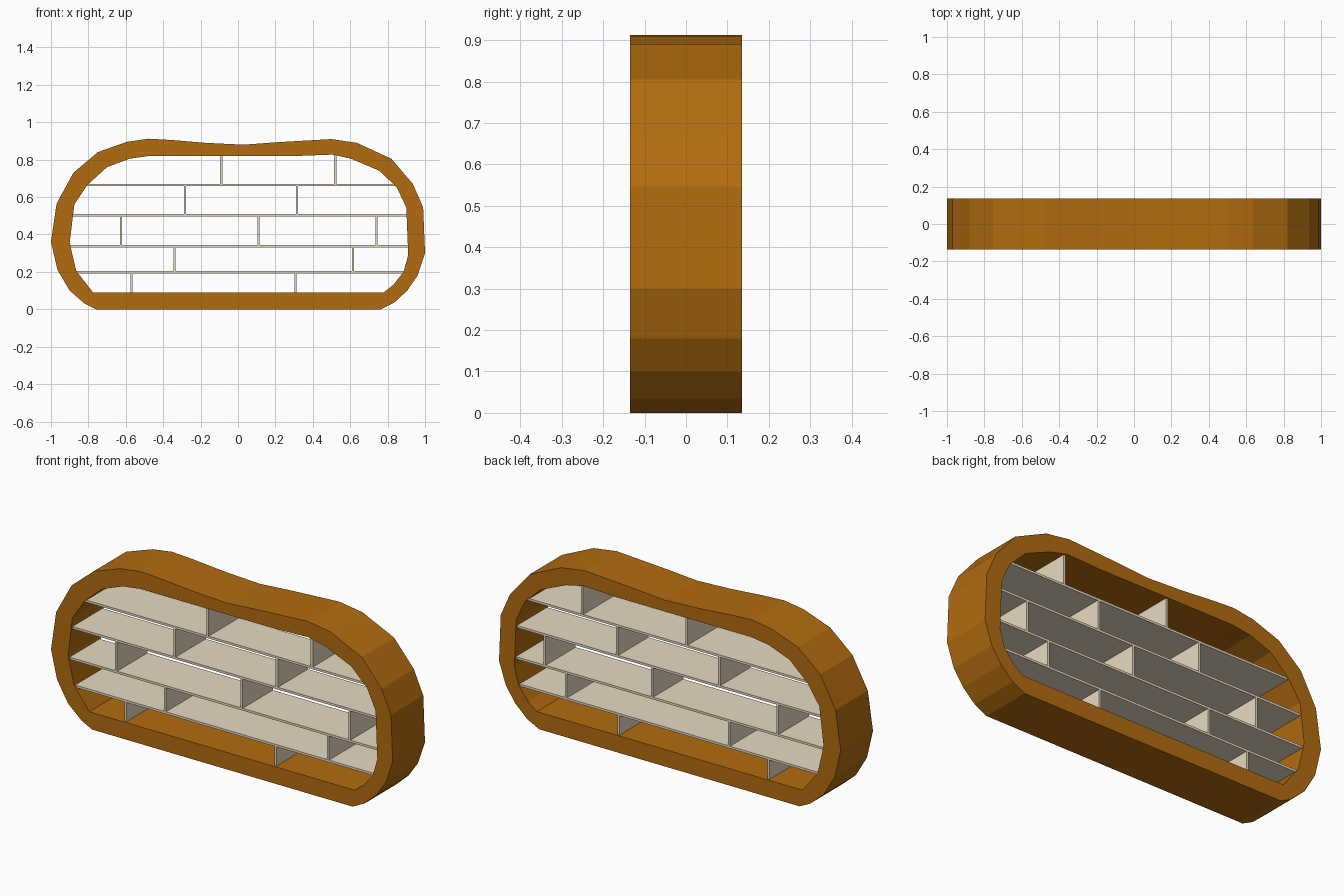
import bpy
import math

if "Cube" in bpy.data.objects:
    bpy.data.objects.remove(bpy.data.objects["Cube"])

DEPTH = 0.135      # half depth of the frame
INSET = 0.126      # half depth of the shelves and dividers
THICK = 0.012      # board thickness


def material(name, rgb):
    m = bpy.data.materials.new(name)
    m.diffuse_color = (*rgb, 1)
    m.use_nodes = True
    m.node_tree.nodes["Principled BSDF"].inputs["Base Color"].default_value = m.diffuse_color
    return m


wood = material("orange_wood", (0.445, 0.15, 0.005))
cream = material("cream_board", (0.80, 0.70, 0.54))

# Frame outlines in x, z
outer = [(-0.76, 0), (-0.82, 0.03), (-0.90, 0.10), (-0.965, 0.21), (-1.0, 0.36),
         (-0.97, 0.565), (-0.88, 0.73), (-0.75, 0.84), (-0.595, 0.895),
         (-0.48, 0.912), (-0.355, 0.905), (-0.175, 0.89), (0.03, 0.88),
         (0.205, 0.893), (0.5, 0.91), (0.635, 0.89), (0.82, 0.805),
         (0.935, 0.67), (0.99, 0.545), (1.0, 0.30), (0.96, 0.18),
         (0.905, 0.10), (0.835, 0.035), (0.765, 0)]
inner = [(-0.775, 0.09), (-0.865, 0.205), (-0.90, 0.355), (-0.875, 0.56),
         (-0.805, 0.665), (-0.70, 0.76), (-0.58, 0.805), (-0.475, 0.82),
         (0.32, 0.82), (0.505, 0.827), (0.605, 0.805), (0.757, 0.74),
         (0.85, 0.65), (0.90, 0.543), (0.91, 0.29), (0.885, 0.20),
         (0.83, 0.13), (0.778, 0.09)]

# Frame: an extruded outline with a hole
curve = bpy.data.curves.new("frame", "CURVE")
curve.dimensions = "2D"
curve.fill_mode = "BOTH"
curve.extrude = DEPTH
for outline in (outer, inner):
    spline = curve.splines.new("POLY")
    spline.points.add(len(outline) - 1)
    for p, (x, z) in zip(spline.points, outline):
        p.co = (x, z, 0, 1)
    spline.use_cyclic_u = True
    spline.use_smooth = False
curve.materials.append(wood)
frame = bpy.data.objects.new("frame", curve)
bpy.context.collection.objects.link(frame)
frame.rotation_euler.x = math.pi / 2
bpy.context.view_layer.objects.active = frame
frame.select_set(True)
bpy.ops.object.convert(target="MESH")


def span(axis, value):
    """Lowest and highest point of the opening along the other axis."""
    hits = []
    for a, b in zip(inner, inner[1:] + inner[:1]):
        if (a[axis] - value) * (b[axis] - value) <= 0 and a[axis] != b[axis]:
            t = (value - a[axis]) / (b[axis] - a[axis])
            hits.append(a[1 - axis] + t * (b[1 - axis] - a[1 - axis]))
    return min(hits), max(hits)


def board(name, x0, x1, z0, z1):
    bpy.ops.mesh.primitive_cube_add(size=1, location=((x0 + x1) / 2, 0, (z0 + z1) / 2))
    ob = bpy.context.object
    ob.name = name
    ob.scale = (x1 - x0, 2 * INSET, z1 - z0)
    ob.data.materials.append(cream)


# Shelves reaching from wall to wall
shelves = [0.198, 0.337, 0.503, 0.665]
h = THICK / 2
for i, z in enumerate(shelves):
    left, right = span(1, z)
    board(f"shelf_{i + 1}", left - h, right + h, z - h, z + h)

# Staggered upright dividers, row by row from the bottom
rows = [(-0.57, 0.307), (-0.34, 0.615), (-0.625, 0.11, 0.74),
        (-0.283, 0.315), (-0.09, 0.52)]
for r, xs in enumerate(rows):
    for k, x in enumerate(xs):
        floor, ceiling = span(0, x)
        z0 = shelves[r - 1] + h if r else floor - h
        z1 = shelves[r] - h if r < len(shelves) else ceiling + h
        board(f"divider_{r + 1}_{k + 1}", x - h, x + h, z0, z1)
